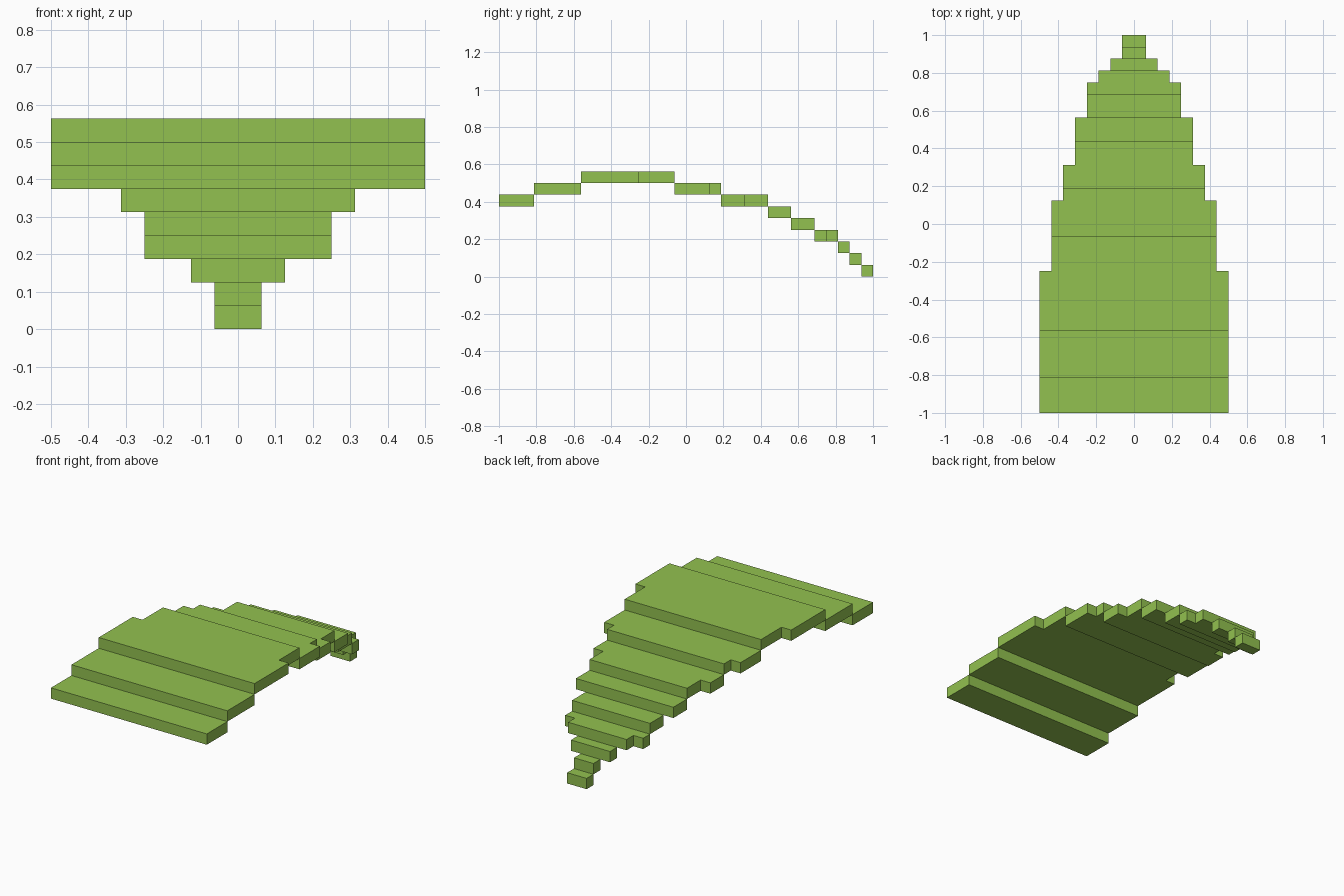
import bpy
import bmesh

if "Cube" in bpy.data.objects:
    bpy.data.objects.remove(bpy.data.objects["Cube"], do_unlink=True)

U = 1 / 16  # grid unit; also the thickness of every step

green = bpy.data.materials.new("leaf_green")
green.use_nodes = True
color = (0.288, 0.533, 0.080, 1)
green.diffuse_color = color
bsdf = next(n for n in green.node_tree.nodes if n.type == 'BSDF_PRINCIPLED')
bsdf.inputs["Base Color"].default_value = color
bsdf.inputs["Roughness"].default_value = 0.8


def add_step(name, level, start, runs):
    """One flat step: runs are (end y, half width) pairs going to the back."""
    right = []
    y = start
    for end, half in runs:
        right += [(half, y), (half, end)]
        y = end
    outline = right + [(-x, y) for x, y in reversed(right)]
    bm = bmesh.new()
    base = bm.faces.new([bm.verts.new((x * U, y * U, level * U)) for x, y in outline])
    out = bmesh.ops.extrude_face_region(bm, geom=[base], use_keep_orig=True)
    top = [v for v in out["geom"] if isinstance(v, bmesh.types.BMVert)]
    bmesh.ops.translate(bm, verts=top, vec=(0, 0, U))
    bmesh.ops.recalc_face_normals(bm, faces=bm.faces)
    mesh = bpy.data.meshes.new(name)
    bm.to_mesh(mesh)
    bm.free()
    mesh.materials.append(green)
    obj = bpy.data.objects.new(name, mesh)
    bpy.context.collection.objects.link(obj)


# Steps from the wide front edge, over the crest, down to the narrow tip:
# (name, level, [(end y, half width), ...]) in grid units
steps = [
    ("leaf_front_edge", 6, [(-13, 8)]),
    ("leaf_front_rise", 7, [(-9, 8)]),
    ("leaf_crest", 8, [(-4, 8), (-1, 7)]),
    ("leaf_upper_slope", 7, [(2, 7), (3, 6)]),
    ("leaf_middle_slope", 6, [(5, 6), (7, 5)]),
    ("leaf_lower_slope", 5, [(9, 5)]),
    ("leaf_narrow_slope", 4, [(11, 4)]),
    ("leaf_shoulder", 3, [(12, 4), (13, 3)]),
    ("leaf_neck", 2, [(14, 2)]),
    ("leaf_tip_upper", 1, [(15, 1)]),
    ("leaf_tip", 0, [(16, 1)]),
]
y = -16
for name, level, runs in steps:
    add_step(name, level, y, runs)
    y = runs[-1][0]
